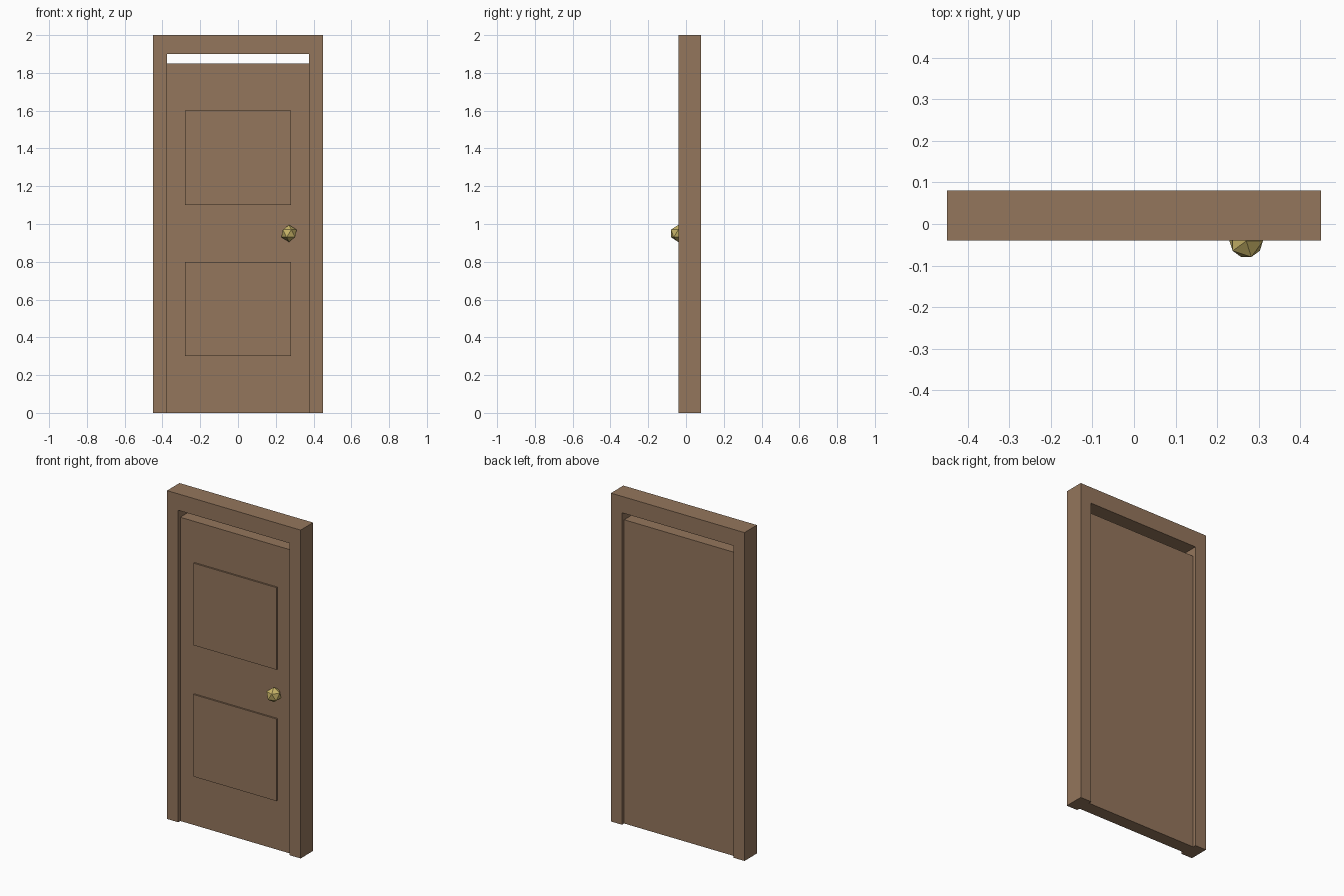
import bpy
import bmesh
from mathutils import Vector

cube = bpy.data.objects.get("Cube")
if cube:
    bpy.data.objects.remove(cube, do_unlink=True)


def material(name, colour):
    mat = bpy.data.materials.new(name)
    mat.use_nodes = True
    mat.diffuse_color = (*colour, 1)
    mat.node_tree.nodes["Principled BSDF"].inputs["Base Color"].default_value = (*colour, 1)
    return mat


wood = material("brown wood", (0.296, 0.181, 0.107))
brass = material("brass", (0.58, 0.46, 0.14))


def finish(name, bm, mat):
    bmesh.ops.recalc_face_normals(bm, faces=bm.faces)
    mesh = bpy.data.meshes.new(name)
    bm.to_mesh(mesh)
    bm.free()
    mesh.materials.append(mat)
    obj = bpy.data.objects.new(name, mesh)
    bpy.context.collection.objects.link(obj)
    return obj


def slab(name, outline, front, back, mat):
    """Extrude an x-z outline from the front to the back depth."""
    bm = bmesh.new()
    face = bm.faces.new([bm.verts.new((x, front, z)) for x, z in outline])
    result = bmesh.ops.extrude_face_region(bm, geom=[face], use_keep_orig=True)
    moved = [v for v in result["geom"] if isinstance(v, bmesh.types.BMVert)]
    bmesh.ops.translate(bm, verts=moved, vec=Vector((0, back - front, 0)))
    return finish(name, bm, mat)


def rectangle(half_width, bottom, top):
    return [(-half_width, bottom), (half_width, bottom),
            (half_width, top), (-half_width, top)]


# Frame: two jambs and a head in one piece
OUTER, INNER = 0.45, 0.375
half = [(INNER, 1.9), (INNER, 0), (OUTER, 0), (OUTER, 2)]
slab("door_frame", half + [(-x, z) for x, z in reversed(half)], -0.04, 0.08, wood)

# Door leaf, set back from both sides of the frame
slab("door_leaf", rectangle(INNER, 0, 1.85), -0.02, 0.06, wood)

# Raised front panels
for name, bottom in (("lower_panel", 0.3), ("upper_panel", 1.1)):
    slab(name, rectangle(0.28, bottom, bottom + 0.5), -0.03, -0.01, wood)

# Faceted knob
bm = bmesh.new()
bmesh.ops.create_icosphere(bm, subdivisions=1, radius=0.045)
knob = finish("door_knob", bm, brass)
knob.location = (0.27, -0.041, 0.95)
